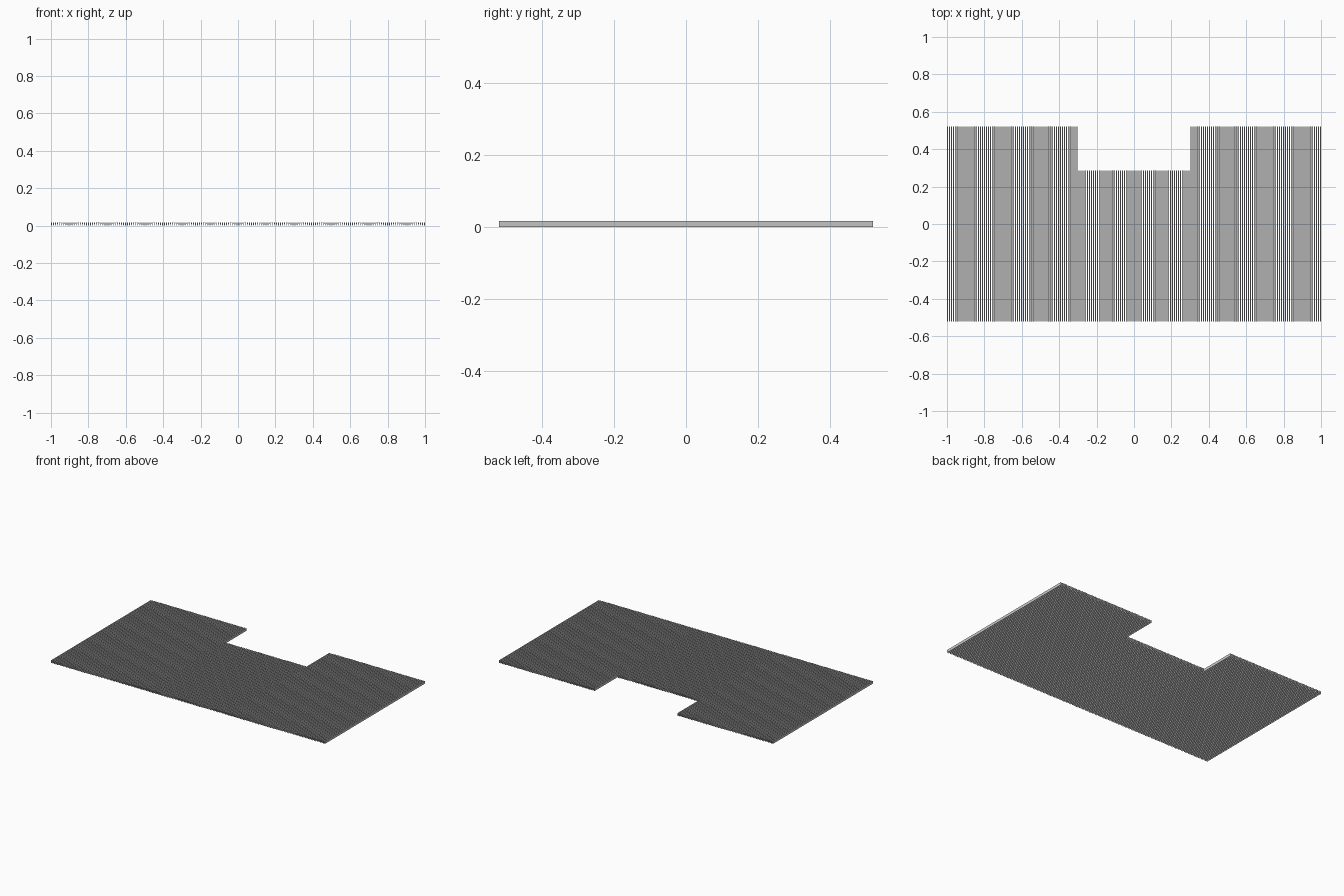
import bpy

if "Cube" in bpy.data.objects:
    bpy.data.objects.remove(bpy.data.objects["Cube"])

HEIGHT = 0.017
SLAT = 0.006
FOOT = 0.5      # bottom width relative to the top
FRONT = -0.521


def slat_panel(name, x0, x1, back, count):
    """Row of parallel wedge-shaped slats running front to back, filling x0..x1."""
    bpy.ops.mesh.primitive_cube_add(size=1)
    ob = bpy.context.object
    ob.name = name
    depth = back - FRONT
    for v in ob.data.vertices:
        taper = FOOT if v.co.z < 0 else 1.0
        v.co.x = (v.co.x * taper + 0.5) * SLAT
        v.co.y *= depth
        v.co.z = (v.co.z + 0.5) * HEIGHT
    ob.location = (x0, (FRONT + back) / 2, 0)
    arr = ob.modifiers.new("repeat_slats", 'ARRAY')
    arr.count = count
    arr.use_relative_offset = False
    arr.use_constant_offset = True
    arr.constant_offset_displace = ((x1 - x0 - SLAT) / (count - 1), 0, 0)
    return ob


# long slats on both sides, short slats in front of the notch
slat_panel("left_slats", -1.0, -0.302, 0.521, 64)
slat_panel("middle_slats", -0.297, 0.297, 0.285, 54)
slat_panel("right_slats", 0.302, 1.0, 0.521, 64)
